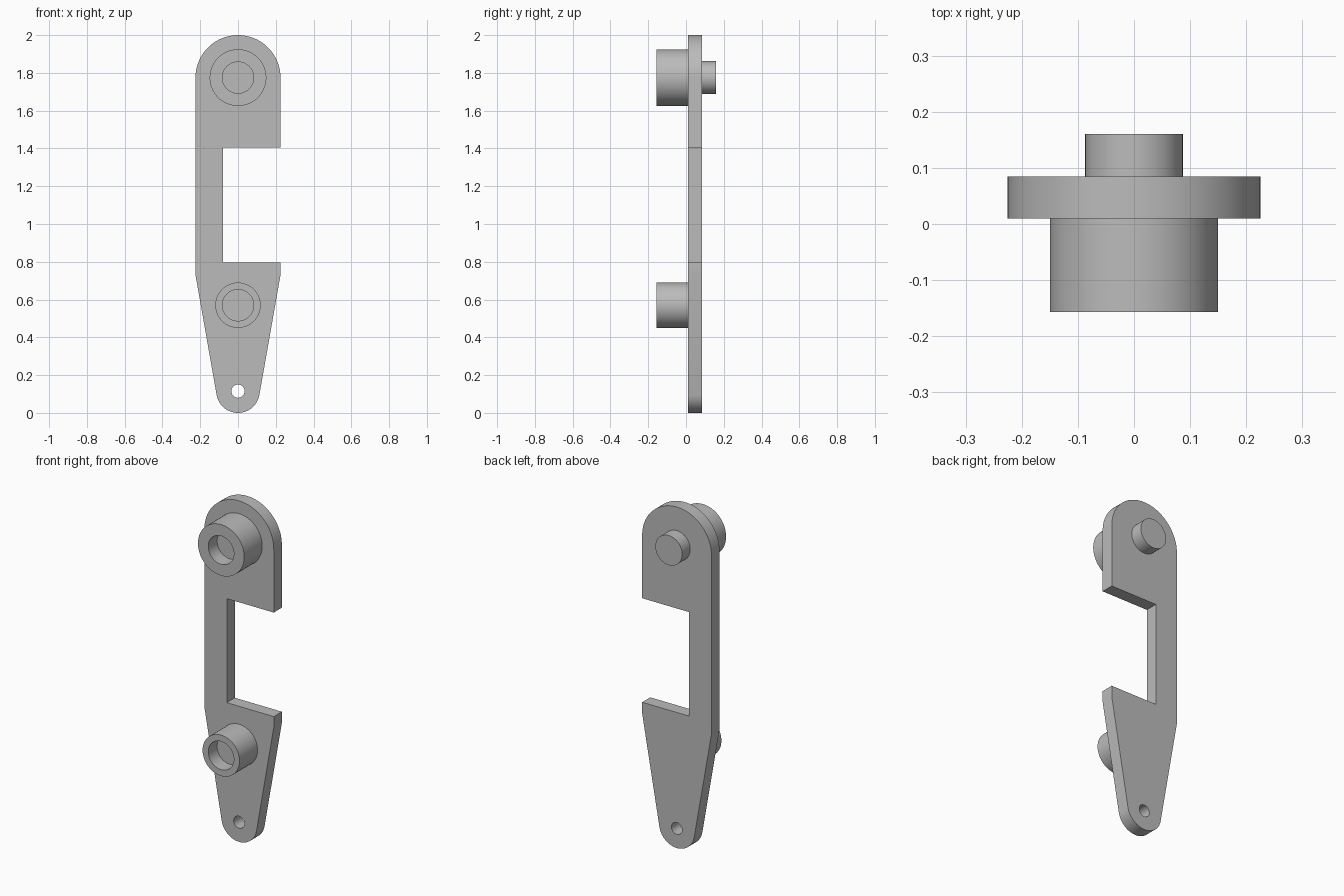
import bpy, bmesh
from math import pi, sin, cos, atan2, acos, hypot, radians

cube = bpy.data.objects.get("Cube")
if cube:
    bpy.data.objects.remove(cube, do_unlink=True)

# Single flat grey
grey = bpy.data.materials.new("plain grey")
grey.use_nodes = True
grey.diffuse_color = (0.5, 0.5, 0.5, 1)
grey.node_tree.nodes["Principled BSDF"].inputs["Base Color"].default_value = (0.5, 0.5, 0.5, 1)

FRONT, BACK = 0.01, 0.085          # plate faces
HALF, TOP_Z = 0.225, 1.775         # plate half width, upper pivot height
TIP_R, LOW_Z = 0.115, 0.57         # tip radius and centre height, lower pivot height
SHOULDER_Z = 0.73


def finish(bm, name):
    bmesh.ops.recalc_face_normals(bm, faces=bm.faces)
    mesh = bpy.data.meshes.new(name)
    bm.to_mesh(mesh)
    bm.free()
    mesh.materials.append(grey)
    obj = bpy.data.objects.new(name, mesh)
    bpy.context.collection.objects.link(obj)
    bpy.ops.object.select_all(action='DESELECT')
    obj.select_set(True)
    bpy.context.view_layer.objects.active = obj
    bpy.ops.object.shade_smooth_by_angle(angle=radians(30))
    return obj


def arc(z, r, start, end, steps):
    return [(r * cos(start + (end - start) * i / steps),
             z + r * sin(start + (end - start) * i / steps)) for i in range(steps + 1)]


def turned(name, z, profile, segments=64):
    """Spin (radius, y) points around a front-to-back axis."""
    bm = bmesh.new()
    verts = [bm.verts.new((r, y, z)) for r, y in profile]
    edges = [bm.edges.new(pair) for pair in zip(verts, verts[1:])]
    bmesh.ops.spin(bm, geom=verts + edges, cent=(0, 0, z), axis=(0, 1, 0),
                   angle=2 * pi, steps=segments)
    bmesh.ops.remove_doubles(bm, verts=bm.verts, dist=1e-5)
    return finish(bm, name)


# Plate: round top, side notch, tapered sides tangent to the round tip, small hole
dx, dz = HALF, SHOULDER_Z - TIP_R
tangent = atan2(dz, dx) - acos(TIP_R / hypot(dx, dz))
outline = arc(TOP_Z, HALF, 0, pi, 48)
outline += [(-HALF, SHOULDER_Z)]
outline += arc(TIP_R, TIP_R, pi - tangent, 2 * pi + tangent, 40)
outline += [(HALF, SHOULDER_Z), (HALF, 0.795), (-0.08, 0.795), (-0.08, 1.405), (HALF, 1.405)]
hole = arc(TIP_R, 0.035, 0, 2 * pi, 32)[:-1]

bm = bmesh.new()
for loop in (outline, hole):
    ring = [bm.verts.new((x, FRONT, z)) for x, z in loop]
    for a, b in zip(ring, ring[1:] + ring[:1]):
        bm.edges.new((a, b))
bmesh.ops.triangle_fill(bm, edges=bm.edges[:], use_beauty=True, normal=(0, -1, 0))
result = bmesh.ops.extrude_face_region(bm, geom=bm.faces[:], use_keep_orig=True)
moved = [v for v in result["geom"] if isinstance(v, bmesh.types.BMVert)]
bmesh.ops.translate(bm, verts=moved, vec=(0, BACK - FRONT, 0))
finish(bm, "link_plate")

# Front bosses with blind bores
for name, z, radius in (("upper_boss", TOP_Z, 0.15), ("lower_boss", LOW_Z, 0.12)):
    turned(name, z, [(0, -0.075), (0.083, -0.075), (0.083, -0.157),
                     (radius, -0.157), (radius, FRONT), (0, FRONT)])

# Rear pin
turned("rear_pin", TOP_Z, [(0, BACK), (0.087, BACK), (0.087, 0.16), (0, 0.16)])
